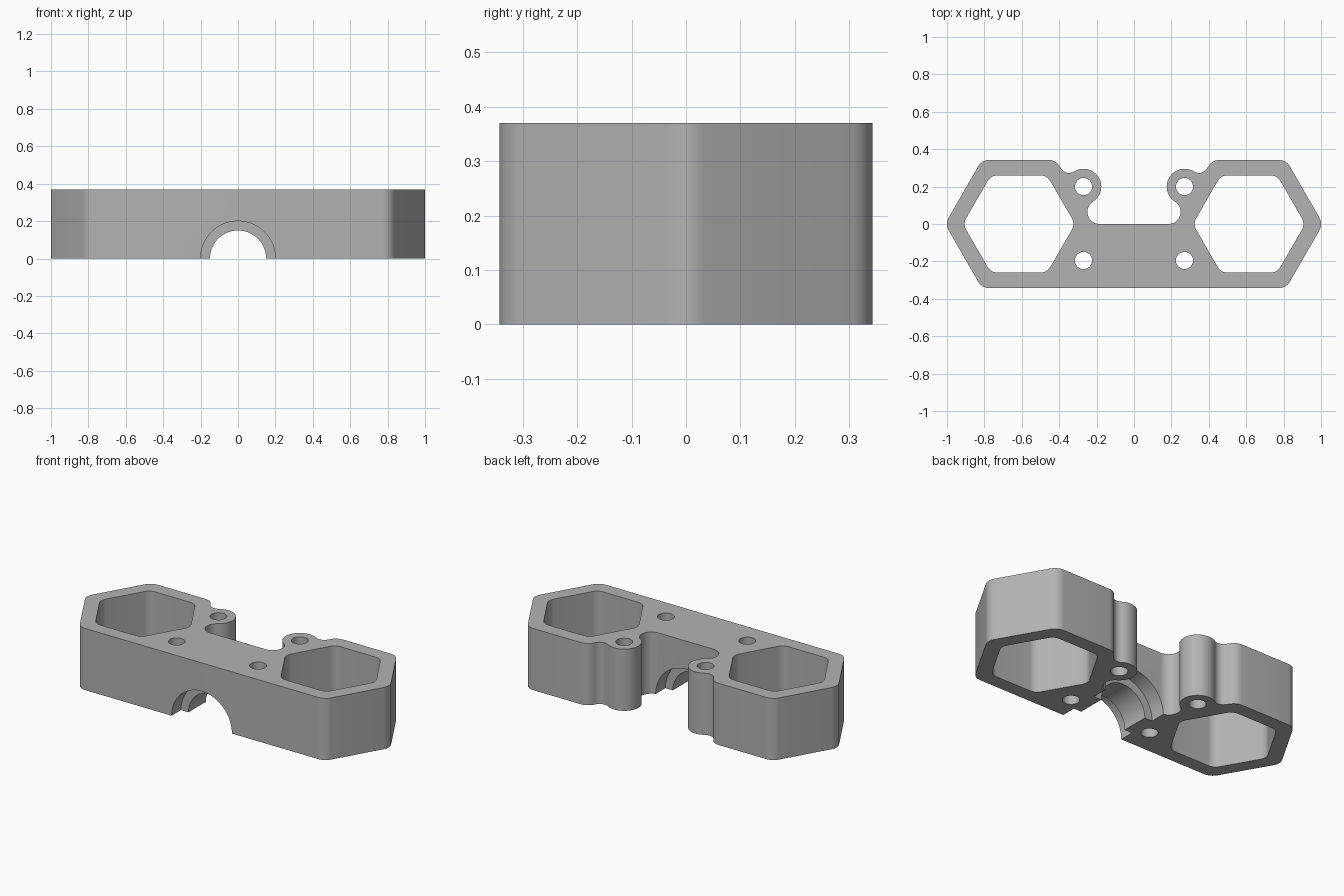
import bpy, bmesh
from math import sin, cos, pi, radians, atan2, degrees, sqrt
from mathutils import Vector, Matrix

if "Cube" in bpy.data.objects:
    bpy.data.objects.remove(bpy.data.objects["Cube"], do_unlink=True)

HEIGHT = 0.37
HALF = 0.343                      # half depth, also outer hexagon apothem
POCKET = Vector((0.615, 0))       # hexagon centre
EAR = Vector((0.27, 0.2))         # rear lug centre
EAR_R, NECK_R, BITE_R = 0.095, 0.05, 0.065

grey = bpy.data.materials.new("plain grey")
grey.use_nodes = True
colour = (0.45, 0.45, 0.45, 1)
grey.diffuse_color = colour
grey.node_tree.nodes["Principled BSDF"].inputs["Base Color"].default_value = colour


def arc(centre, radius, start, end, steps=12):
    """Points along an arc, angles in degrees."""
    angles = [radians(start + (end - start) * i / steps) for i in range(steps + 1)]
    return [Vector((centre[0] + radius * cos(a), centre[1] + radius * sin(a))) for a in angles]


def hex_corner(apothem, fillet, angle):
    """One rounded corner of a hexagon around the pocket centre."""
    reach = (apothem - fillet) / cos(pi / 6)
    a = radians(angle)
    centre = POCKET + Vector((cos(a), sin(a))) * reach
    return arc(centre, fillet, angle - 30, angle + 30, 8)


def mirror(points):
    return [Vector((-p.x, p.y)) for p in reversed(points)]


def heading(a, b):
    return degrees(atan2(b.y - a.y, b.x - a.x))


# Fillet centres tangent to the lug and its neighbours
normal = Vector((-cos(pi / 6), 0.5))
tangent = Vector((0.5, cos(pi / 6)))
out = HALF + NECK_R - (EAR - POCKET).dot(normal)
neck = EAR + normal * out + tangent * sqrt((EAR_R + NECK_R) ** 2 - out ** 2)
rise = EAR.y - BITE_R
bite = Vector((EAR.x - sqrt((EAR_R + BITE_R) ** 2 - rise ** 2), BITE_R))

# Right half of the outline, from front edge round to the rear notch
half = []
for angle in (-60, 0, 60, 120):
    half += hex_corner(HALF, 0.07, angle)
half += arc(neck, NECK_R, -30, heading(neck, EAR))
half += arc(EAR, EAR_R, heading(EAR, neck), heading(EAR, bite) + 360, 28)[1:]
half += arc(bite, BITE_R, heading(bite, EAR), -90, 18)[1:]
loops = [half + mirror(half)]

# Hexagonal pockets and bolt holes
pocket = [p for a in range(0, 360, 60) for p in hex_corner(0.26, 0.06, a)]
holes = [pocket] + [arc((EAR.x, y), 0.046, 0, 360, 32)[:-1] for y in (EAR.y, -0.195)]
for hole in holes:
    loops += [hole, mirror(hole)]

# Extruded body
bm = bmesh.new()
for loop in loops:
    verts = [bm.verts.new((p.x, p.y, 0)) for p in loop]
    for a, b in zip(verts, verts[1:] + verts[:1]):
        bm.edges.new((a, b))
bmesh.ops.triangle_fill(bm, use_beauty=True, edges=bm.edges[:], normal=(0, 0, 1))
top = bmesh.ops.extrude_face_region(bm, geom=bm.faces[:])
bmesh.ops.translate(bm, vec=(0, 0, HEIGHT),
                    verts=[v for v in top["geom"] if isinstance(v, bmesh.types.BMVert)])
bmesh.ops.recalc_face_normals(bm, faces=bm.faces[:])
mesh = bpy.data.meshes.new("clamp_body")
bm.to_mesh(mesh)
bm.free()
mesh.materials.append(grey)
body = bpy.data.objects.new("clamp_body", mesh)
bpy.context.collection.objects.link(body)


# Round channel underneath, wider at both mouths
def cut_channel(name, radius, y0, y1):
    cutter_mesh = bpy.data.meshes.new(name)
    cb = bmesh.new()
    bmesh.ops.create_cone(cb, cap_ends=True, segments=64, radius1=radius, radius2=radius,
                          depth=y1 - y0, matrix=Matrix.Translation((0, (y0 + y1) / 2, 0))
                          @ Matrix.Rotation(pi / 2, 4, 'X'))
    cb.to_mesh(cutter_mesh)
    cb.free()
    cutter_mesh.materials.append(grey)
    cutter = bpy.data.objects.new(name, cutter_mesh)
    bpy.context.collection.objects.link(cutter)
    mod = body.modifiers.new(name, 'BOOLEAN')
    mod.operation, mod.solver, mod.object = 'DIFFERENCE', 'EXACT', cutter
    return cutter


cutters = [cut_channel("channel_bore", 0.15, -0.5, 0.09),
           cut_channel("front_mouth", 0.2, -0.5, -0.255),
           cut_channel("rear_mouth", 0.2, -0.09, 0.05)]

bpy.ops.object.select_all(action='DESELECT')
body.select_set(True)
bpy.context.view_layer.objects.active = body
for mod in list(body.modifiers):
    bpy.ops.object.modifier_apply(modifier=mod.name)
for cutter in cutters:
    bpy.data.objects.remove(cutter, do_unlink=True)
bpy.ops.object.shade_smooth_by_angle(angle=radians(30))
